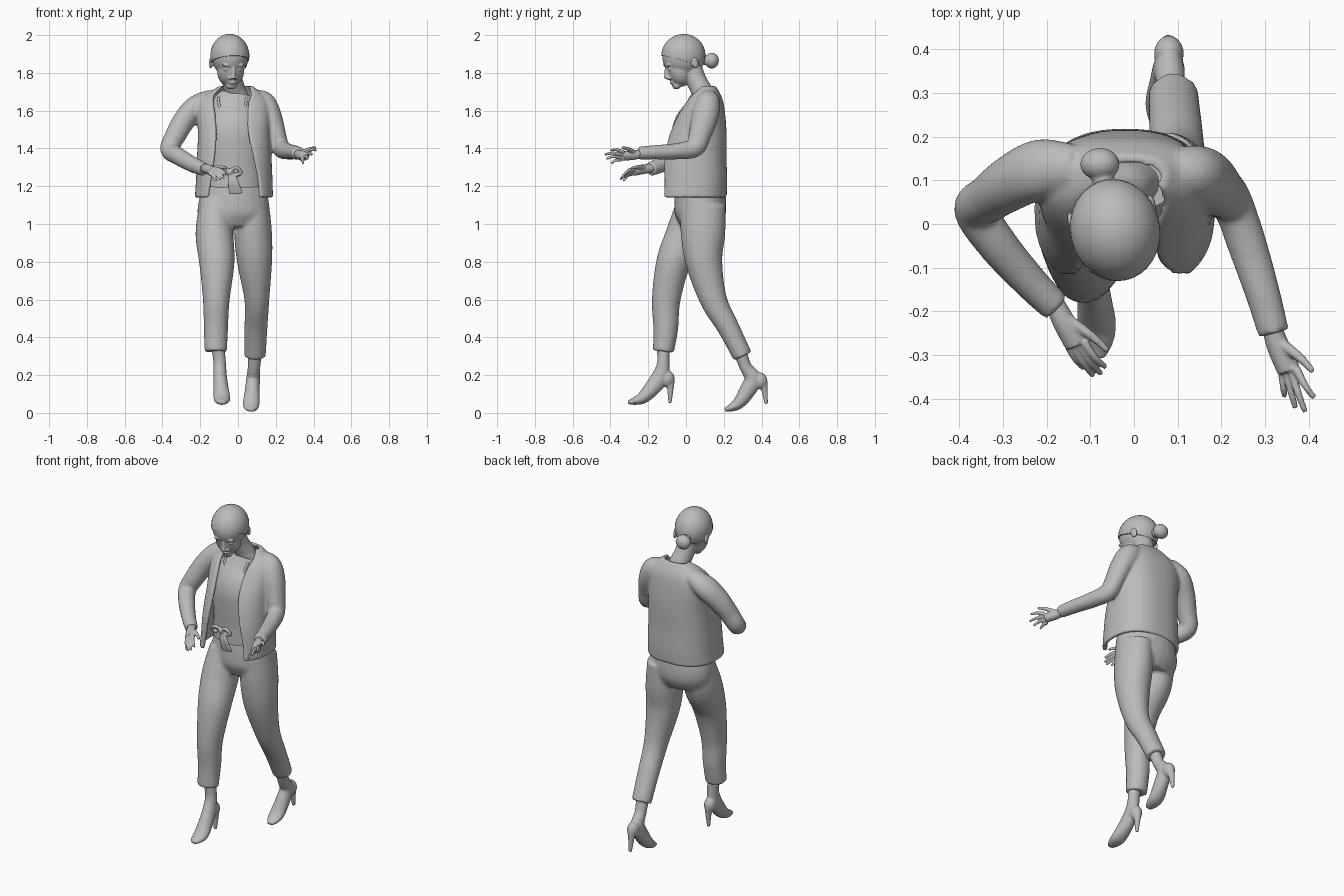
import bpy, bmesh, math
from mathutils import Vector, Matrix

cube = bpy.data.objects.get("Cube")
if cube:
    bpy.data.objects.remove(cube)

grey = bpy.data.materials.new("plain_grey")
grey.use_nodes = True
colour = (0.5, 0.5, 0.5, 1)
grey.diffuse_color = colour
grey.node_tree.nodes["Principled BSDF"].inputs["Base Color"].default_value = colour


def smooth_rows(rows, steps=5):
    """Catmull-Rom interpolation through rows of numbers."""
    padded = [rows[0], *rows, rows[-1]]
    result = []
    for a, b, c, d in zip(padded, padded[1:], padded[2:], padded[3:]):
        for k in range(steps):
            t = k / steps
            result.append([q + 0.5 * t * (r - p + t * (2 * p - 5 * q + 4 * r - s + t * (3 * (q - r) + s - p)))
                           for p, q, r, s in zip(a, b, c, d)])
    return result + [list(rows[-1])]


def skin_rings(bm, rings):
    """Join rings of points into a closed, capped surface."""
    loops = [[bm.verts.new(p) for p in ring] for ring in rings]
    count = len(loops[0])
    for low, high in zip(loops, loops[1:]):
        for i in range(count):
            j = (i + 1) % count
            bm.faces.new((low[i], low[j], high[j], high[i]))
    bm.faces.new(loops[0][::-1])
    bm.faces.new(loops[-1])


def tube(bm, rows, sides=24):
    """Elliptical tube; each row is x, y, z, side radius, depth radius."""
    rows = smooth_rows(rows)
    centres = [Vector(r[:3]) for r in rows]
    rings = []
    for i, row in enumerate(rows):
        tangent = (centres[min(i + 1, len(rows) - 1)] - centres[max(i - 1, 0)]).normalized()
        side = Vector((1, 0, 0))
        side = (side - tangent * side.dot(tangent)).normalized()
        depth = tangent.cross(side)
        angles = [math.tau * k / sides for k in range(sides)]
        rings.append([centres[i] + side * row[3] * math.cos(a) + depth * row[4] * math.sin(a) for a in angles])
    skin_rings(bm, rings)


def taper(bm, points, start, end):
    """Round tube with an evenly changing radius."""
    last = len(points) - 1
    radii = [start + (end - start) * i / last for i in range(last + 1)]
    tube(bm, [(*p, r, r) for p, r in zip(points, radii)], 12)


def ball(bm, centre, radii, frame=Matrix()):
    matrix = frame @ Matrix.Translation(centre) @ Matrix.Diagonal((*radii, 1))
    return bmesh.ops.create_uvsphere(bm, u_segments=32, v_segments=20, radius=1, matrix=matrix)["verts"]


def finish(bm, name, voxel=0, relax=4):
    """Make an object; a voxel size fuses its pieces into one skin."""
    bmesh.ops.recalc_face_normals(bm, faces=bm.faces)
    mesh = bpy.data.meshes.new(name)
    bm.to_mesh(mesh)
    bm.free()
    mesh.materials.append(grey)
    obj = bpy.data.objects.new(name, mesh)
    bpy.context.collection.objects.link(obj)
    if voxel:
        fuse = obj.modifiers.new("fuse", "REMESH")
        fuse.mode, fuse.voxel_size, fuse.use_smooth_shade = "VOXEL", voxel, True
        soften = obj.modifiers.new("soften", "SMOOTH")
        soften.factor, soften.iterations = 0.5, relax
    bpy.ops.object.select_all(action="DESELECT")
    obj.select_set(True)
    bpy.context.view_layer.objects.active = obj
    bpy.ops.object.shade_smooth_by_angle(angle=math.radians(50))
    return obj


# Trousers: pelvis and two striding legs
bm = bmesh.new()
tube(bm, [(-.02, .07, 1.26, .15, .12), (-.02, .075, 1.15, .18, .135),
          (-.025, .075, 1.05, .19, .135), (-.025, .07, .98, .16, .1)])
tube(bm, [(-.115, .06, 1.1, .09, .11), (-.125, .01, .95, .1, .115), (-.112, -.065, .8, .094, .092),
          (-.115, -.105, .6, .071, .076), (-.117, -.107, .45, .064, .066), (-.118, -.12, .325, .06, .056)])
tube(bm, [(.075, .09, 1.1, .09, .12), (.08, .09, .95, .1, .118), (.088, .095, .8, .093, .098),
          (.1, .145, .6, .066, .072), (.095, .225, .45, .061, .058), (.09, .3, .3, .057, .052)])
finish(bm, "trousers", .009, 5)

# Shirt, neckline and tied belt
bm = bmesh.new()
tube(bm, [(-.02, .06, 1.2, .165, .13), (-.02, .055, 1.3, .16, .125), (-.02, .055, 1.4, .165, .13),
          (-.02, .06, 1.5, .165, .132), (-.015, .085, 1.6, .15, .105), (0, .09, 1.69, .09, .06)])
finish(bm, "shirt")
bm = bmesh.new()
arc = [math.pi * k / 8 for k in range(9)]
taper(bm, [(-.03 + .075 * math.cos(a), .035 - .068 * math.sin(a), 1.67 - .105 * math.sin(a)) for a in arc], .007, .007)
finish(bm, "neckline_trim")
bm = bmesh.new()
ball(bm, (-.045, -.09, 1.275), (.022, .02, .018))
for side in (-1, 1):
    taper(bm, [(-.045, -.09, 1.275), (-.045 + side * .035, -.105, 1.3), (-.045 + side * .06, -.095, 1.27),
               (-.045 + side * .03, -.09, 1.26)], .011, .011)
    tube(bm, [(-.04, -.09, 1.275, .012, .007), (-.025 + side * .014, -.1, 1.22, .016, .007),
              (-.01 + side * .018, -.09, 1.16, .02, .006)])
finish(bm, "belt_bow", .005, 2)

# Jacket: open shell fused with two sleeves; last two values are the opening angles
bm = bmesh.new()
shell = [(-.022, .03, 1.14, .207, .185, 40, 40), (-.02, .035, 1.22, .203, .183, 36, 38),
         (-.02, .04, 1.34, .198, .175, 30, 30), (-.02, .06, 1.48, .192, .155, 27, 20),
         (-.025, .085, 1.6, .195, .12, 28, 20), (-.022, .1, 1.67, .17, .09, 38, 28),
         (-.01, .108, 1.73, .088, .05, 60, 55)]
rings = []
for x, y, z, rx, ry, right, left in smooth_rows(shell):
    start, stop = math.radians(left), math.radians(360 - right)
    outer, inner = [], []
    for k in range(49):
        a = start + (stop - start) * k / 48
        s, c = math.sin(a), -math.cos(a)
        s, c = (math.copysign(abs(v) ** .82, v) for v in (s, c))
        outer.append((x + rx * s, y + ry * c, z))
        inner.append((x + (rx - .022) * s, y + (ry - .022) * c, z))
    rings.append(outer + inner[::-1])
skin_rings(bm, rings)
tube(bm, [(.08, .12, 1.665, .05, .05), (.13, .115, 1.635, .07, .066), (.172, .1, 1.57, .06, .07),
          (.2, .075, 1.48, .053, .06), (.226, .045, 1.405, .047, .052), (.26, -.05, 1.385, .045, .043),
          (.295, -.16, 1.38, .04, .038), (.32, -.25, 1.375, .036, .034)])
tube(bm, [(-.13, .125, 1.665, .05, .055), (-.215, .125, 1.625, .06, .07), (-.28, .095, 1.555, .06, .065),
          (-.33, .06, 1.47, .055, .055), (-.362, .03, 1.395, .05, .05), (-.31, -.05, 1.355, .046, .046),
          (-.24, -.13, 1.315, .04, .042), (-.18, -.19, 1.29, .036, .037)])
finish(bm, "jacket_with_sleeves", .008, 5)

# Hands: palm, four fingers and a thumb
hands = {
    "left_hand": [(.312, -.225, 1.372), (.33, -.28, 1.365), (.355, -.335, 1.36),
                  [(.413, -.398, 1.39), (.392, -.43, 1.368), (.37, -.422, 1.345), (.345, -.395, 1.32)],
                  (.41, -.338, 1.405), Vector((.01, .004, .014))],
    "right_hand": [(-.185, -.175, 1.295), (-.16, -.225, 1.29), (-.132, -.275, 1.28),
                   [(-.065, -.328, 1.26), (-.075, -.343, 1.243), (-.093, -.348, 1.235), (-.115, -.33, 1.228)],
                   (-.06, -.29, 1.295), Vector((.011, .004, .009))]}
for name, (wrist, palm, knuckle, tips, thumb, spread) in hands.items():
    bm = bmesh.new()
    tube(bm, [(*wrist, .022, .022), (*palm, .026, .026), (*knuckle, .027, .025)])
    for i, tip in enumerate(tips):
        base = Vector(knuckle) + spread * (1.5 - i)
        middle = (base + Vector(tip)) / 2 + Vector((0, -.006, .008))
        taper(bm, [base, middle, tip], .0105, .0065)
    base = Vector(palm) + spread
    taper(bm, [base, base.lerp(Vector(thumb), .5) + Vector((.006, 0, .005)), thumb], .014, .007)
    finish(bm, name, .004, 3)

# Shoes: foot sculpted from the toe backwards, with a slim heel
for name, toe, mirror, pitch, shin in (("right_shoe", (-.085, -.305, .04), 1, 0, (-.113, -.125, .4)),
                                       ("left_shoe", (.07, .21, 0), -1, 9, (.092, .28, .34))):
    bm = bmesh.new()
    frame = Matrix.Translation(toe) @ Matrix.Rotation(math.radians(pitch), 4, "X") @ Matrix.Diagonal((mirror, 1, 1, 1))
    place = lambda *p: tuple(frame @ Vector(p))
    ankle = place(-.013, .185, .235) if mirror > 0 else (.085, .315, .245)
    tube(bm, [(*place(0, -.002, .016), .018, .01), (*place(0, .03, .022), .036, .02),
              (*place(0, .075, .04), .044, .032), (*place(-.005, .125, .09), .04, .042),
              (*place(-.01, .17, .155), .036, .045), (*ankle, .033, .032), (*shin, .038, .038)])
    ball(bm, (-.01, .205, .14), (.034, .04, .045), frame)
    taper(bm, [place(-.01, .222, .13), place(-.008, .222, .08), place(-.008, .22, .012)], .024, .009)
    finish(bm, name, .005, 3)

# Head and neck, bowed forward and slightly turned
head = (Matrix.Translation((-.043, -.015, 1.882)) @ Matrix.Rotation(math.radians(12), 4, "Z")
        @ Matrix.Rotation(math.radians(20), 4, "X"))
bm = bmesh.new()
ball(bm, (0, 0, .005), (.095, .11, .11), head)
ball(bm, (0, -.045, -.06), (.072, .064, .085), head)
ball(bm, (0, -.083, -.128), (.03, .024, .02), head)
taper(bm, [head @ Vector(p) for p in ((0, -.1, -.01), (0, -.112, -.045), (0, -.123, -.075))], .009, .014)
ball(bm, (0, -.104, -.1), (.023, .01, .007), head)
ball(bm, (0, -.1, -.111), (.02, .01, .007), head)
for side in (-1, 1):
    ball(bm, (side * .035, -.099, -.008), (.026, .009, .008), head)
    ball(bm, (side * .034, -.093, -.032), (.016, .011, .009), head)
    ball(bm, (side * .016, -.11, -.077), (.01, .011, .009), head)
    ball(bm, (side * .093, .03, -.04), (.01, .02, .032), head)
tube(bm, [(-.01, .095, 1.64, .085, .06), (-.015, .085, 1.7, .06, .056),
          (-.03, .055, 1.76, .055, .054), (-.04, .025, 1.84, .055, .055)])
finish(bm, "head_and_neck", .005, 3)

# Hair: cap cut along a sloping hairline, with a bun behind
bm = bmesh.new()
ball(bm, (0, .004, .008), (.103, .118, .115), head)
normal = head.to_3x3() @ Vector((0, .58, .81))
bmesh.ops.bisect_plane(bm, geom=bm.verts[:] + bm.edges[:] + bm.faces[:], plane_co=head @ Vector((0, -.1, .045)),
                       plane_no=normal, clear_inner=True)
bmesh.ops.holes_fill(bm, edges=[e for e in bm.edges if e.is_boundary])
finish(bm, "hair_cap")
bm = bmesh.new()
ball(bm, (-.078, .137, 1.865), (.045, .037, .042))
ball(bm, (-.07, .1, 1.868), (.026, .03, .026))
finish(bm, "hair_bun", .005, 2)
